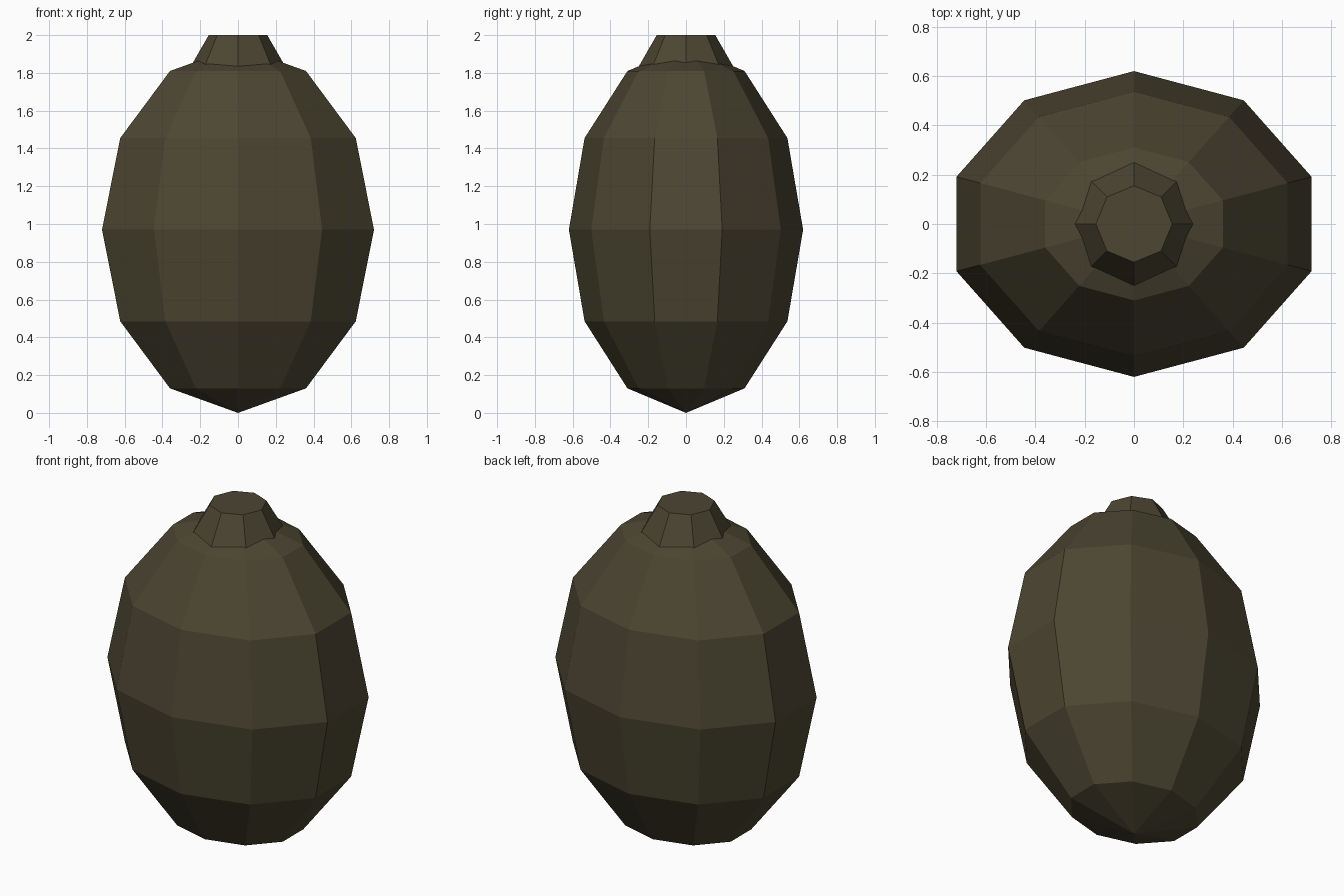
import bpy

if "Cube" in bpy.data.objects:
    bpy.data.objects.remove(bpy.data.objects["Cube"])

# Dark olive brown shared by both parts
skin = bpy.data.materials.new("dark_olive_brown")
skin.diffuse_color = (0.0723, 0.0605, 0.0315, 1.0)
skin.use_nodes = True
skin.node_tree.nodes["Principled BSDF"].inputs["Base Color"].default_value = skin.diffuse_color


def finish(name, scale=(1, 1, 1)):
    obj = bpy.context.object
    obj.name = name
    obj.scale = scale
    bpy.ops.object.transform_apply(location=False, rotation=False, scale=True)
    obj.data.materials.append(skin)
    bpy.ops.object.shade_flat()
    return obj


# Body: low-poly ellipsoid, flattened front to back
bpy.ops.mesh.primitive_uv_sphere_add(segments=10, ring_count=6, radius=1,
                                     location=(0, 0, 0.97))
finish("body", (0.757, 0.62, 0.97))

# Stem: eight-sided tapered cap sunk into the top
bpy.ops.mesh.primitive_cone_add(vertices=8, radius1=0.27, radius2=0.155,
                                depth=0.2, location=(0, 0, 1.9))
finish("stem")
